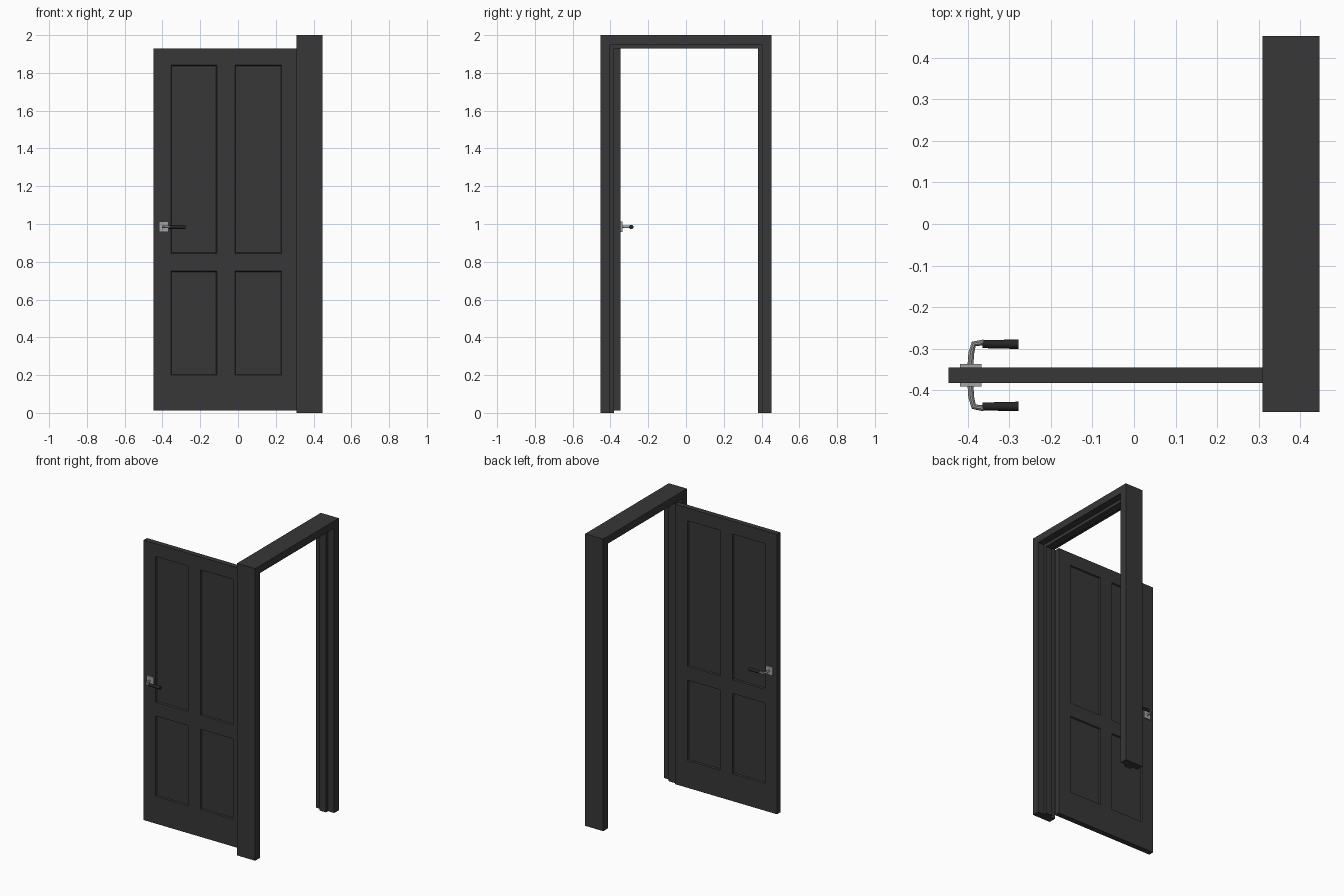
import bpy, bmesh, math
from mathutils import Matrix, Vector

if "Cube" in bpy.data.objects:
    bpy.data.objects.remove(bpy.data.objects["Cube"])


def material(name, v):
    m = bpy.data.materials.new(name)
    m.diffuse_color = (v, v, v, 1)
    m.use_nodes = True
    m.node_tree.nodes["Principled BSDF"].inputs["Base Color"].default_value = m.diffuse_color
    return m


charcoal = material("charcoal paint", 0.038)
steel = material("brushed steel", 0.36)
black = material("black grip", 0.018)


def finish(bm, name, mat, smooth=False):
    bmesh.ops.recalc_face_normals(bm, faces=bm.faces)
    me = bpy.data.meshes.new(name)
    bm.to_mesh(me)
    bm.free()
    ob = bpy.data.objects.new(name, me)
    bpy.context.collection.objects.link(ob)
    me.materials.append(mat)
    if smooth:
        bpy.context.view_layer.objects.active = ob
        ob.select_set(True)
        bpy.ops.object.shade_smooth_by_angle(angle=math.radians(35))
        ob.select_set(False)
    return ob


# Door frame: rebated profile (x, depth towards the opening) swept around a U with mitred corners
W, H = 0.453, 2.0
profile = [(0.31, 0), (0.447, 0), (0.447, 0.05), (0.40, 0.05),
           (0.40, 0.072), (0.352, 0.072), (0.352, 0.05), (0.31, 0.05)]
bm = bmesh.new()
rings = []
for side, top in ((-1, 0), (-1, 1), (1, 1), (1, 0)):
    rings.append([bm.verts.new((x, side * (W - d), (H - d) * top)) for x, d in profile])
n = len(profile)
for a, b in zip(rings, rings[1:]):
    for i in range(n):
        j = (i + 1) % n
        bm.faces.new((a[i], a[j], b[j], b[i]))
bm.faces.new(rings[0])
bm.faces.new(rings[-1])
finish(bm, "door_frame", charcoal)

# Door leaf: grid of stiles and rails, with four recessed panels on each side
Y0, Y1 = -0.383, -0.346
xs = [-0.447, -0.356, -0.111, -0.017, 0.231, 0.325]
zs = [0.013, 0.20, 0.75, 0.845, 1.842, 1.93]
bm = bmesh.new()
panels = []
for y in (Y0, Y1):
    grid = [[bm.verts.new((x, y, z)) for z in zs] for x in xs]
    for i in range(5):
        for k in range(5):
            f = bm.faces.new((grid[i][k], grid[i + 1][k], grid[i + 1][k + 1], grid[i][k + 1]))
            if i in (1, 3) and k in (1, 3):
                panels.append(f)
bmesh.ops.bridge_loops(bm, edges=[e for e in bm.edges if e.is_boundary])
bmesh.ops.recalc_face_normals(bm, faces=bm.faces)
bmesh.ops.inset_individual(bm, faces=panels, thickness=0.006, depth=-0.009)
finish(bm, "door_leaf", charcoal)

# Lever handles, one per side: s points away from the door face
HZ = 0.985
for label, y, s in (("front", Y0, -1), ("back", Y1, 1)):
    # square rose plate
    bm = bmesh.new()
    bmesh.ops.create_cube(bm, size=1, matrix=Matrix.Translation((-0.393, y + s * 0.0045, HZ))
                          @ Matrix.Diagonal((0.052, 0.009, 0.055, 1)))
    finish(bm, label + "_handle_plate", steel)

    # bent stem
    path = [(-0.394, 0.005), (-0.392, 0.035), (-0.386, 0.057), (-0.362, 0.061)]
    pts = [Vector((x, y + s * d, HZ)) for x, d in path]
    bm = bmesh.new()
    rings = []
    for i, p in enumerate(pts):
        t = (pts[min(i + 1, 3)] - pts[max(i - 1, 0)]).normalized()
        up = Vector((0, 0, 1))
        across = t.cross(up)
        rings.append([bm.verts.new(p + 0.007 * (math.cos(a) * across + math.sin(a) * up))
                      for a in [k * math.tau / 10 for k in range(10)]])
    for a, b in zip(rings, rings[1:]):
        for k in range(10):
            j = (k + 1) % 10
            bm.faces.new((a[k], a[j], b[j], b[k]))
    bm.faces.new(rings[0])
    bm.faces.new(rings[-1])
    finish(bm, label + "_handle_stem", steel, True)

    # dark grip pointing towards the hinge side
    bm = bmesh.new()
    bmesh.ops.create_cone(bm, cap_ends=True, segments=12, radius1=0.0095, radius2=0.0115, depth=0.087,
                          matrix=Matrix.Translation((-0.3215, y + s * 0.0565, HZ - 0.001))
                          @ Matrix.Rotation(math.pi / 2, 4, 'Y'))
    finish(bm, label + "_handle_grip", black, True)
